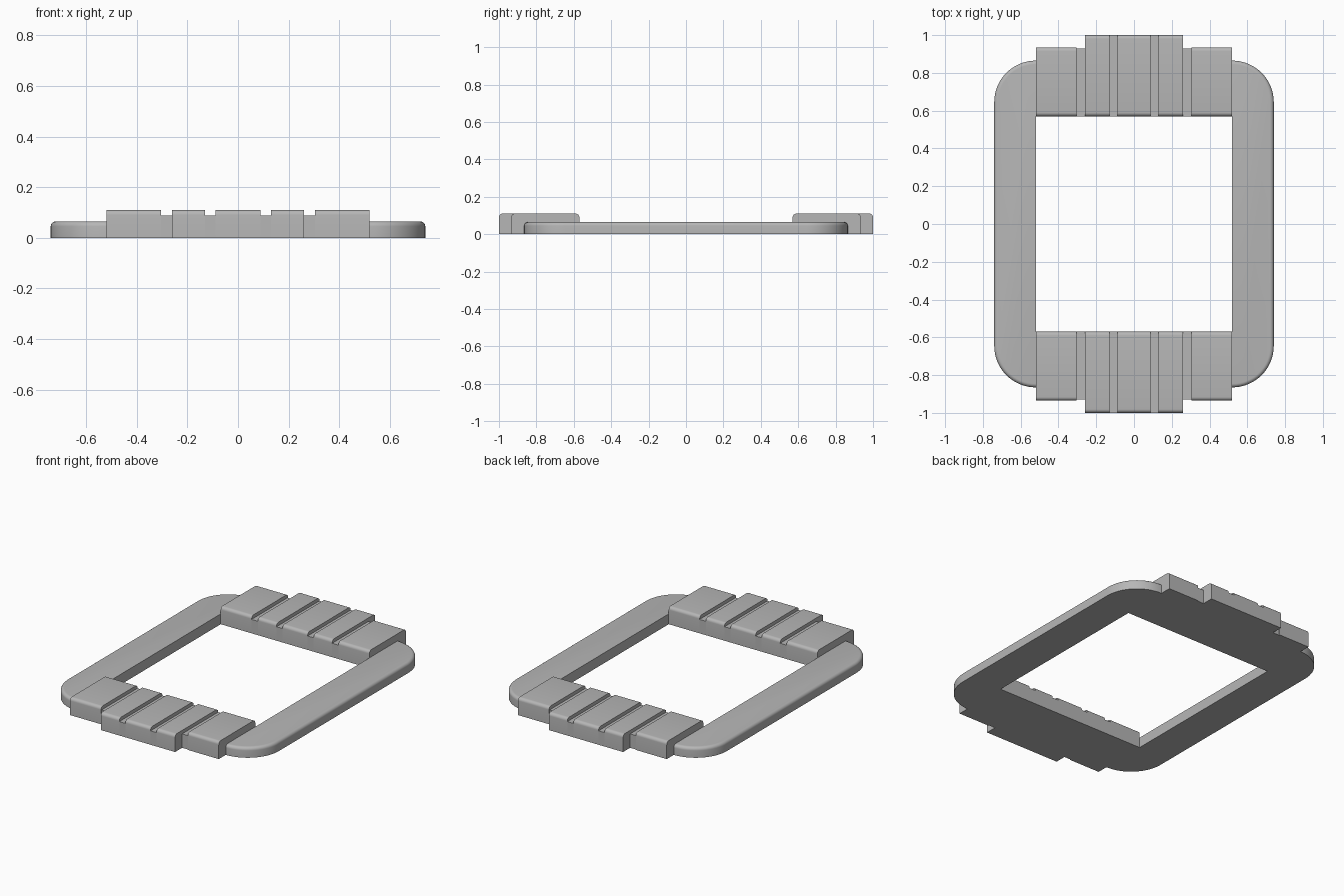
import bpy, bmesh
from math import sin, cos, pi, radians

cube = bpy.data.objects.get("Cube")
if cube:
    bpy.data.objects.remove(cube, do_unlink=True)

GREY = (0.47, 0.47, 0.47, 1)
mat = bpy.data.materials.new("plain grey")
mat.use_nodes = True
mat.diffuse_color = GREY
mat.node_tree.nodes["Principled BSDF"].inputs["Base Color"].default_value = GREY

INNER_X, INNER_Y = 0.52, 0.57
FILLET = 0.02


def loft(name, layers, mirror_axes):
    """Skin equal-length closed loops, cap both ends, then mirror."""
    bm = bmesh.new()
    rings = [[bm.verts.new(p) for p in layer] for layer in layers]
    count = len(rings[0])
    for low, high in zip(rings, rings[1:]):
        for i in range(count):
            j = (i + 1) % count
            bm.faces.new((low[i], low[j], high[j], high[i]))
    bm.faces.new(rings[0][::-1])
    bm.faces.new(rings[-1])
    bmesh.ops.recalc_face_normals(bm, faces=bm.faces)
    mesh = bpy.data.meshes.new(name)
    bm.to_mesh(mesh)
    bm.free()
    mesh.materials.append(mat)
    obj = bpy.data.objects.new(name, mesh)
    bpy.context.collection.objects.link(obj)
    mod = obj.modifiers.new("mirror", 'MIRROR')
    mod.use_axis = [axis in mirror_axes for axis in "xyz"]
    mod.use_mirror_merge = False
    bpy.ops.object.select_all(action='DESELECT')
    obj.select_set(True)
    bpy.context.view_layer.objects.active = obj
    bpy.ops.object.shade_smooth_by_angle(angle=radians(30))
    return obj


# Side rails: D-shaped outline with a rounded upper outer edge
def rail_layer(inset, z, half_length=0.865, radius=0.22, steps=16):
    centre = half_length - radius
    points = []
    for side, start in ((-1, -pi / 2), (1, 0)):
        for i in range(steps + 1):
            a = start + pi / 2 * i / steps
            points.append((INNER_X + (radius - inset) * cos(a),
                           side * centre + (radius - inset) * sin(a), z))
    return points


RAIL_TOP = 0.065
layers = [rail_layer(0, 0)]
for i in range(7):
    a = pi / 2 * i / 6
    layers.append(rail_layer(FILLET * (1 - cos(a)), RAIL_TOP - FILLET * (1 - sin(a))))
loft("side_rails", layers, "x")


# End bars: raised pads with rounded long edges, separated by low grooves
def bar_section(x, outer_y, top, rounded):
    section = [(x, INNER_Y, 0), (x, outer_y, 0)]
    if rounded:
        for edge, sign, order in ((outer_y, -1, range(7)), (INNER_Y, 1, range(6, -1, -1))):
            for i in order:
                a = pi / 2 * i / 6
                section.append((x, edge + sign * FILLET * (1 - cos(a)),
                                top - FILLET * (1 - sin(a))))
    else:
        section += [(x, outer_y, top), (x, INNER_Y, top)]
    return section


def bar_piece(name, x0, x1, outer_y, top, rounded, axes):
    loft(name, [bar_section(x, outer_y, top, rounded) for x in (x0, x1)], axes)


PAD_TOP, GROOVE_TOP = 0.11, 0.088
bar_piece("centre_pads", -0.088, 0.088, 1.0, PAD_TOP, True, "y")
bar_piece("inner_grooves", 0.088, 0.13, 1.0, GROOVE_TOP, False, "xy")
bar_piece("middle_pads", 0.13, 0.26, 1.0, PAD_TOP, True, "xy")
bar_piece("outer_grooves", 0.26, 0.304, 0.93, GROOVE_TOP, False, "xy")
bar_piece("outer_pads", 0.304, INNER_X, 0.935, PAD_TOP, True, "xy")
